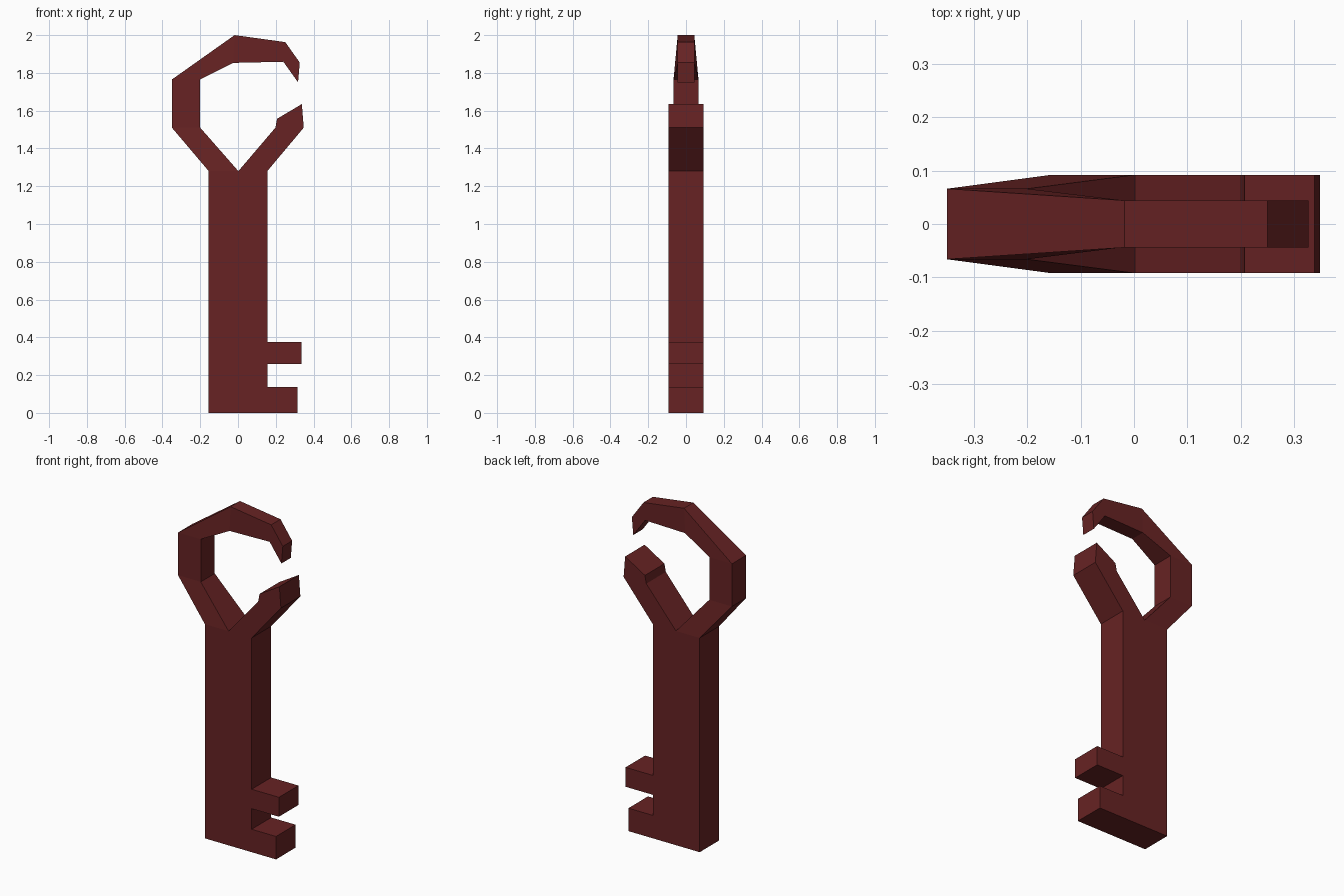
import bpy
import bmesh

cube = bpy.data.objects.get("Cube")
if cube:
    bpy.data.objects.remove(cube, do_unlink=True)

# Dark red paint
red = bpy.data.materials.new("dark red")
red.use_nodes = True
colour = (0.135, 0.0165, 0.0170, 1.0)
red.diffuse_color = colour
bsdf = red.node_tree.nodes["Principled BSDF"]
bsdf.inputs["Base Color"].default_value = colour
bsdf.inputs["Roughness"].default_value = 0.8

# Half thicknesses: shaft, bend of the bow, hooked tip
SHAFT, BEND, TIP = 0.092, 0.066, 0.044

# Outline points: (x, z, half thickness)
points = {
    # shaft
    "a0": (-0.155, 0, SHAFT), "b0": (0.155, 0, SHAFT),
    "b1": (0.155, 0.137, SHAFT), "b2": (0.155, 0.26, SHAFT), "b3": (0.155, 0.376, SHAFT),
    "a4": (-0.155, 1.28, SHAFT), "m4": (0.002, 1.28, SHAFT), "b4": (0.155, 1.28, SHAFT),
    # teeth
    "t0": (0.316, 0, SHAFT), "t1": (0.316, 0.137, SHAFT),
    "t2": (0.335, 0.26, SHAFT), "t3": (0.335, 0.376, SHAFT),
    # long curved arm, outer and inner edge
    "o1": (-0.35, 1.51, BEND), "i1": (-0.20, 1.51, BEND),
    "o2": (-0.35, 1.765, BEND), "i2": (-0.20, 1.765, BEND),
    "o3": (-0.018, 2.0, TIP), "i3": (-0.025, 1.853, TIP),
    "o4": (0.25, 1.963, TIP), "i4": (0.24, 1.859, TIP),
    "o5": (0.327, 1.855, TIP), "i5": (0.318, 1.75, TIP),
    # short arm
    "r1": (0.348, 1.51, SHAFT), "s1": (0.198, 1.51, SHAFT),
    "r2": (0.338, 1.635, SHAFT), "s2": (0.207, 1.557, SHAFT),
}

# Flat front cells, counter-clockwise from the front
cells = [c.split() for c in (
    "a0 b0 b1 b2 b3 b4 m4 a4",
    "b0 t0 t1 b1", "b2 t2 t3 b3",
    "a4 m4 i1 o1", "o1 i1 i2 o2", "o2 i2 i3 o3", "o3 i3 i4 o4", "o4 i4 i5 o5",
    "m4 b4 r1 s1", "s1 r1 r2 s2",
)]

bm = bmesh.new()
front = {n: bm.verts.new((x, -t, z)) for n, (x, z, t) in points.items()}
back = {n: bm.verts.new((x, t, z)) for n, (x, z, t) in points.items()}
edges = {(c[i], c[(i + 1) % len(c)]) for c in cells for i in range(len(c))}
for c in cells:
    bm.faces.new([front[n] for n in c])
    bm.faces.new([back[n] for n in reversed(c)])

# Walls along every edge that only one cell uses
for p, q in sorted(edges):
    if (q, p) not in edges:
        bm.faces.new((front[q], front[p], back[p], back[q]))
bmesh.ops.recalc_face_normals(bm, faces=bm.faces)

mesh = bpy.data.meshes.new("key")
bm.to_mesh(mesh)
bm.free()
mesh.materials.append(red)
key = bpy.data.objects.new("key", mesh)
bpy.context.scene.collection.objects.link(key)
